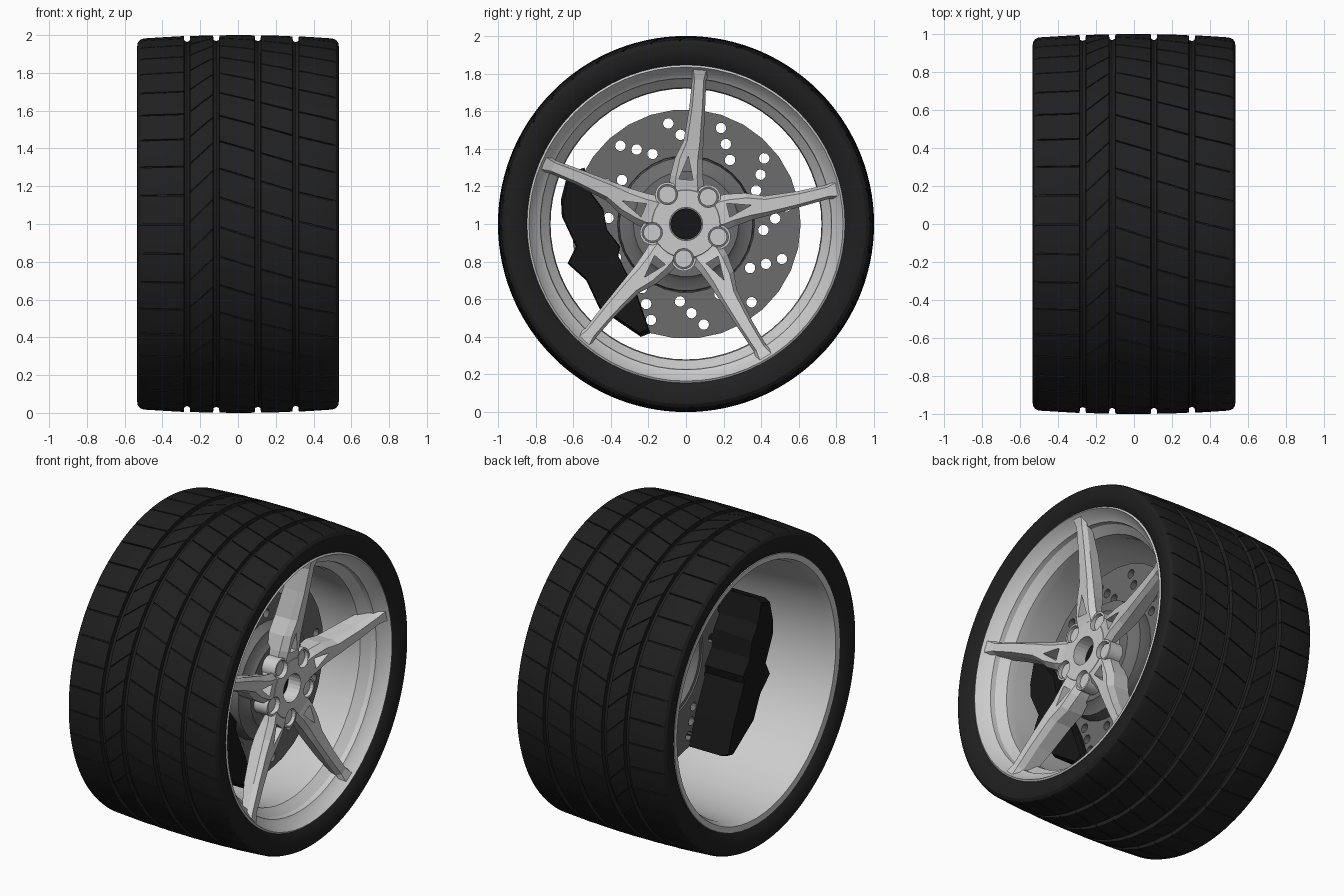
import bpy, bmesh
from math import sin, cos, pi, radians

if "Cube" in bpy.data.objects:
    bpy.data.objects.remove(bpy.data.objects["Cube"])

BASE = radians(13.2)          # angle of first spoke
STEP = 2 * pi / 5


def mat(name, v):
    m = bpy.data.materials.new(name)
    m.diffuse_color = (v, v, v, 1)
    m.use_nodes = True
    m.node_tree.nodes["Principled BSDF"].inputs["Base Color"].default_value = m.diffuse_color
    return m


rubber = mat("rubber", 0.014)
iron = mat("iron", 0.15)
dark = mat("dark_metal", 0.008)


def finish(bm, name, material=None, smooth=None):
    bmesh.ops.recalc_face_normals(bm, faces=bm.faces[:])
    me = bpy.data.meshes.new(name)
    bm.to_mesh(me)
    bm.free()
    ob = bpy.data.objects.new(name, me)
    bpy.context.collection.objects.link(ob)
    if material:
        me.materials.append(material)
    if smooth:
        bpy.ops.object.select_all(action='DESELECT')
        ob.select_set(True)
        bpy.context.view_layer.objects.active = ob
        bpy.ops.object.shade_smooth_by_angle(angle=radians(smooth))
    return ob


def place(x, u, v, a):
    """Point at depth x, radial distance u, sideways v, for wheel angle a."""
    return (x, u * cos(a) - v * sin(a), 1 + u * sin(a) + v * cos(a))


def skin(bm, rings, loop=False, caps=False):
    """Join equal-length closed rings of points with quads."""
    vs = [[bm.verts.new(p) for p in r] for r in rings]
    n = len(vs[0])
    pairs = list(zip(vs, vs[1:])) + ([(vs[-1], vs[0])] if loop else [])
    for r, s in pairs:
        for j in range(n):
            k = (j + 1) % n
            bm.faces.new((r[j], r[k], s[k], s[j]))
    if caps:
        bm.faces.new(vs[0])
        bm.faces.new(vs[-1])


def revolve(name, prof, n, material=None, smooth=30, loop=True):
    bm = bmesh.new()
    skin(bm, [[place(x, r, 0, 2 * pi * i / n) for i in range(n)] for x, r in prof], loop)
    return finish(bm, name, material, smooth)


def cyl(bm, r, x0, x1, u=0, a=0, n=16):
    ring = [(u + r * cos(2 * pi * i / n), r * sin(2 * pi * i / n)) for i in range(n)]
    skin(bm, [[place(x, p, q, a) for p, q in ring] for x in (x0, x1)], caps=True)


def cut(ob, cutter):
    m = ob.modifiers.new("cut", 'BOOLEAN')
    m.operation, m.solver, m.object = 'DIFFERENCE', 'EXACT', cutter
    m.use_self = True
    cutter.hide_render = True
    bpy.context.view_layer.objects.active = ob
    bpy.ops.object.modifier_apply(modifier=m.name)


# Tyre: tread with ring grooves and fine sheared cross sipes, plus sidewalls
def tread_r(x):
    return 1 - 0.07 * x * x


def shear(x):
    pts = [(-0.6, 0), (-0.27, 0), (-0.115, 0.15), (0.105, 0.08), (0.305, 0.02), (0.6, -0.05)]
    for (x0, s0), (x1, s1) in zip(pts, pts[1:]):
        if x <= x1:
            return s0 + (s1 - s0) * (x - x0) / (x1 - x0)


side = [(0.495, 0.835, 0), (0.515, 0.86, 0), (0.53, 0.90, 0), (0.534, 0.935, 0),
        (0.532, 0.957, 0), (0.52, 0.974, 0)]
prof = [(-x, r, d) for x, r, d in side] + [(-0.5, tread_r(0.5), 1)]
for gx in (-0.27, -0.115, 0.105, 0.305):
    r = tread_r(gx)
    prof += [(gx - 0.08, tread_r(gx - 0.08), 1), (gx - 0.017, r, 1), (gx - 0.014, r - 0.025, 0),
             (gx, r - 0.031, 0), (gx + 0.014, r - 0.025, 0), (gx + 0.017, r, 1)]
prof += [(0.4, tread_r(0.4), 1), (0.5, tread_r(0.5), 1)] + side[::-1]
PITCH = 2 * pi / 40
cols = [((i + f) * PITCH, d) for i in range(40)
        for f, d in ((0, 0), (.32, 0), (.64, 0), (.955, 0), (.96, .009), (.995, .009))]
bm = bmesh.new()
skin(bm, [[(x, -(r - d * s) * cos(t + shear(x)), 1 + (r - d * s) * sin(t + shear(x)))
           for t, d in cols] for x, r, s in prof])
finish(bm, "tyre", rubber, 30)

# Rim barrel with stepped front lip
revolve("rim", [(-0.49, 0.85), (-0.505, 0.84), (-0.50, 0.805), (-0.45, 0.785), (0.05, 0.75),
                (0.30, 0.72), (0.36, 0.725), (0.41, 0.77), (0.44, 0.775), (0.455, 0.795),
                (0.495, 0.825), (0.51, 0.835), (0.50, 0.85), (0.40, 0.84), (-0.40, 0.84)], 64)

# Spokes: lofted arms, wide at the hub, flared at the rim, deeper on one side
SECT = [  # u, right edge, left edge, front, back
    (0.12, -0.075, 0.085, 0.375, 0.30), (0.20, -0.08, 0.108, 0.385, 0.28),
    (0.25, -0.07, 0.105, 0.395, 0.27), (0.345, -0.06, 0.088, 0.405, 0.26),
    (0.44, -0.056, 0.05, 0.42, 0.27), (0.62, -0.05, 0.034, 0.45, 0.31),
    (0.77, -0.043, 0.032, 0.475, 0.36), (0.83, -0.06, 0.052, 0.495, 0.39)]
bm = bmesh.new()
for i in range(5):
    rings = []
    for u, a, b, f, k in SECT:
        c = (b - a) * 0.18
        sec = [(a + c / 2, k + .04), (a, f - .03), (a + c, f), (b - c, f), (b, f - .04), (b, k)]
        rings.append([place(x, u, v, BASE + i * STEP) for v, x in sec])
    skin(bm, rings, caps=True)
spokes = finish(bm, "spokes")

# Hub centre and bolt pads between the spokes
LUG = BASE + radians(37)
bm = bmesh.new()
for x0, x1, r0, r1 in ((0.29, 0.385, 0.215, 0.18),):
    skin(bm, [[place(x, r, 0, 2 * pi * i / 30) for i in range(30)]
              for x, r in ((x0, r0), (0.35, r0), (x1, r1))], caps=True)
hub = finish(bm, "wheel_hub", None, 30)
bm = bmesh.new()
for i in range(5):
    cyl(bm, 0.066, 0.285, 0.378, 0.185, LUG + i * STEP, 20)
pads = finish(bm, "bolt_pads", None, 30)

# Cutters: spoke windows, bolt holes, centre bore
bm = bmesh.new()
for i in range(5):
    tri = [(0.36, 0.018), (0.235, -0.018), (0.235, 0.058)]
    skin(bm, [[place(x, u, v, BASE + i * STEP) for u, v in tri] for x in (0.2, 0.6)], caps=True)
    cyl(bm, 0.054, 0.2, 0.6, 0.185, LUG + i * STEP, 20)
cyl(bm, 0.088, 0.2, 0.6, n=24)
cutter = finish(bm, "hub_cutter")
for ob in (spokes, hub, pads):
    cut(ob, cutter)
bpy.data.objects.remove(cutter)

# Wheel bolts, recessed in the pads
bm = bmesh.new()
for i in range(5):
    cyl(bm, 0.047, 0.27, 0.36, 0.185, LUG + i * STEP, 16)
finish(bm, "wheel_bolts", None, 30)

# Brake disc with slanted rows of drilled holes
disc = revolve("brake_disc", [(0.11, 0.33), (0.11, 0.61), (0.18, 0.61), (0.18, 0.33)], 30, iron)
bm = bmesh.new()
for i in range(12):
    for r, a in ((0.543, 10), (0.475, 3.5), (0.413, -4.5)):
        cyl(bm, 0.028, 0.0, 0.3, r, radians(a + 30 * i), 12)
cutter = finish(bm, "disc_cutter")
cut(disc, cutter)
bpy.data.objects.remove(cutter)

# Disc bell and axle stub
revolve("disc_bell", [(0.12, 0.345), (0.18, 0.365), (0.25, 0.355), (0.265, 0.30), (0.285, 0.28),
                      (0.285, 0.08), (0.25, 0.08), (0.24, 0.27), (0.12, 0.31)], 30, iron)
bm = bmesh.new()
cyl(bm, 0.082, 0.2, 0.3, n=24)
finish(bm, "axle_stub", dark)

# Brake caliper straddling the disc
OUT = [(-.54, 1.30), (-.63, 1.27), (-.665, 1.13), (-.66, 1.04), (-.585, .88), (-.63, .79),
       (-.53, .70), (-.46, .55), (-.24, .40), (-.19, .42), (-.255, .61), (-.36, .83),
       (-.35, .88), (-.42, .97), (-.44, 1.08), (-.50, 1.16)]
bm = bmesh.new()
skin(bm, [[(x, -.44 + (y + .44) * s, .86 + (z - .86) * s) for y, z in OUT]
          for x, s in ((-0.16, 0.96), (-0.12, 1), (0.21, 1), (0.24, 0.95))], caps=True)
finish(bm, "brake_caliper", dark)
